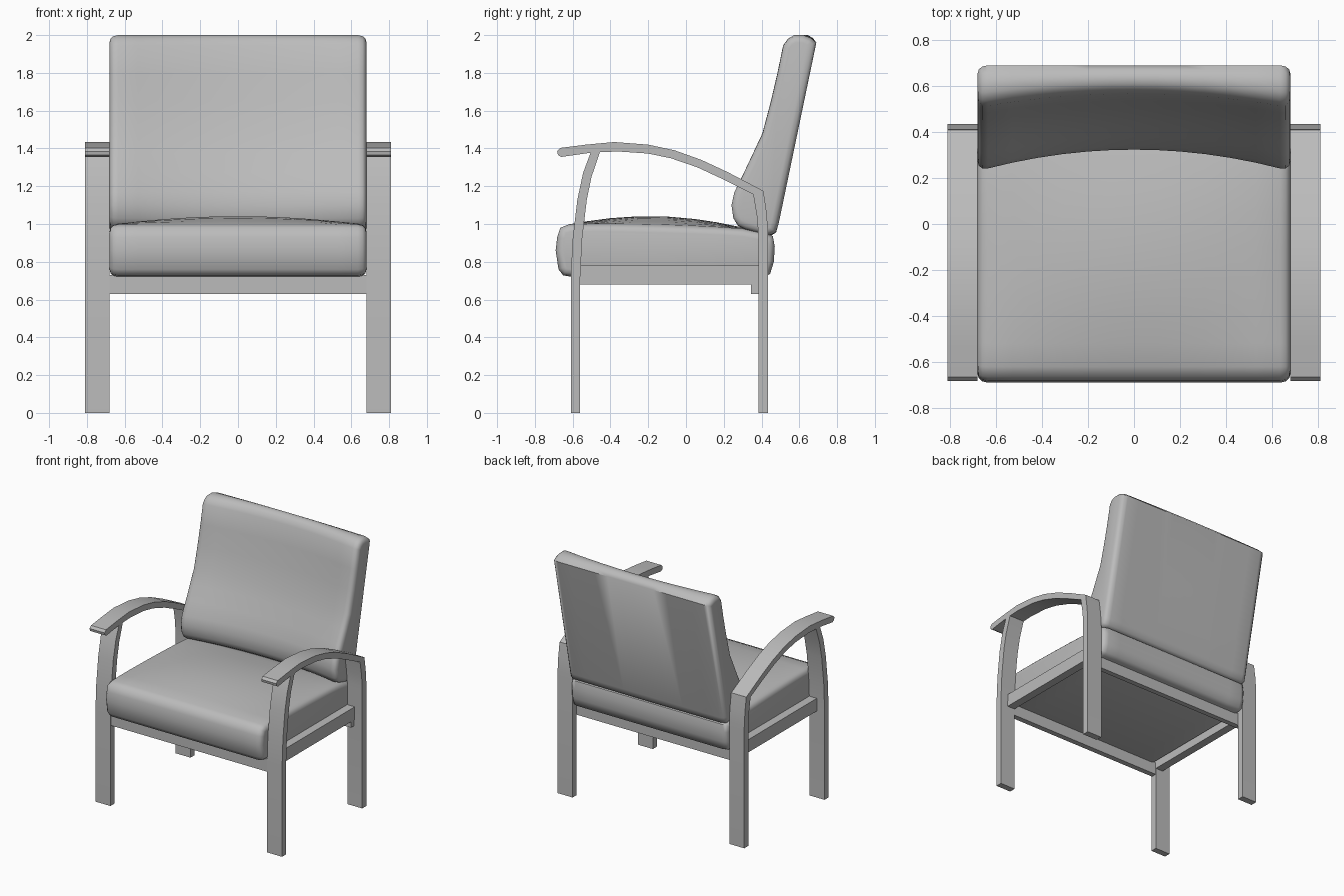
import bpy, bmesh, math
from mathutils import Vector

cube = bpy.data.objects.get("Cube")
if cube:
    bpy.data.objects.remove(cube, do_unlink=True)

grey = bpy.data.materials.new("plain grey")
grey.use_nodes = True
colour = (0.5, 0.5, 0.5, 1)
grey.diffuse_color = colour
grey.node_tree.nodes["Principled BSDF"].inputs["Base Color"].default_value = colour


def inset(profile, amount):
    """Move every point of a counter-clockwise y-z profile inwards."""
    points = [Vector(p) for p in profile]
    result = []
    for i, p in enumerate(points):
        before = (p - points[i - 1]).normalized()
        after = (points[(i + 1) % len(points)] - p).normalized()
        along = (before + after).normalized()
        result.append(p + Vector((-along.y, along.x)) * amount)
    return result


def loft(name, profile, sections, shape=None, angle=30):
    """Sweep a y-z profile along x; each section is (x, inset)."""
    bm = bmesh.new()
    rings = []
    for x, amount in sections:
        ring = []
        for y, z in inset(profile, amount):
            if shape:
                y, z = shape(x, y, z)
            ring.append(bm.verts.new((x, y, z)))
        rings.append(ring)
    n = len(profile)
    for a, b in zip(rings, rings[1:]):
        for i in range(n):
            j = (i + 1) % n
            bm.faces.new((a[i], a[j], b[j], b[i]))
    bm.faces.new(rings[0])
    bm.faces.new(rings[-1])
    bmesh.ops.recalc_face_normals(bm, faces=bm.faces)
    mesh = bpy.data.meshes.new(name)
    bm.to_mesh(mesh)
    bm.free()
    mesh.materials.append(grey)
    mesh.shade_smooth()
    mesh.set_sharp_from_angle(angle=math.radians(angle))
    obj = bpy.data.objects.new(name, mesh)
    bpy.context.collection.objects.link(obj)
    return obj


# Cushions: rounded ends, with a gentle curve across the width
half = [(0.68, 0.04), (0.675, 0.02), (0.66, 0.006), (0.635, 0), (0.53, 0),
        (0.42, 0), (0.31, 0), (0.2, 0), (0.1, 0)]
cushion_sections = [(-x, a) for x, a in half] + [(0, 0)] + half[::-1]


def bow(x):
    return max(0, 1 - (x / 0.66) ** 2)


def crown(x, y, z):
    if z > 0.93 and -0.62 < y < 0.34:
        z += 0.047 * bow(x) * math.sin(math.pi * (y + 0.62) / 0.96)
    return y, z


def scoop(x, y, z):
    depth = max(0, 0.49 + (z - 1) * 0.208 - y)
    return y + 0.32 * depth * bow(x), z


seat = [(-0.6, 0.72), (0.41, 0.72), (0.445, 0.735), (0.465, 0.8), (0.47, 0.88),
        (0.46, 0.935), (0.42, 0.955), (0.3, 0.975), (0.17, 0.983), (0.05, 0.988),
        (-0.1, 0.993), (-0.25, 0.997), (-0.4, 1.0), (-0.52, 1.0), (-0.62, 0.998),
        (-0.665, 0.98), (-0.682, 0.93), (-0.69, 0.86), (-0.675, 0.76), (-0.65, 0.728)]
loft("seat_cushion", seat, cushion_sections, crown, 50)

back = [(0.31, 0.97), (0.38, 0.95), (0.44, 0.94), (0.475, 0.955), (0.49, 1.0),
        (0.69, 1.96), (0.66, 1.985), (0.62, 2.0), (0.57, 2.0), (0.535, 1.98),
        (0.51, 1.945), (0.48, 1.8), (0.445, 1.65), (0.4, 1.48), (0.35, 1.375),
        (0.3, 1.27), (0.25, 1.17), (0.235, 1.1), (0.245, 1.03), (0.27, 0.99)]
loft("back_cushion", back, cushion_sections, scoop, 50)

# Side frames: flat curved profiles extruded sideways
arm = [(-0.66, 1.355), (-0.5, 1.378), (-0.36, 1.384), (-0.2, 1.373), (-0.08, 1.348),
       (0.06, 1.3), (0.2, 1.235), (0.36, 1.155), (0.41, 1.175), (0.22, 1.275),
       (0.08, 1.34), (-0.06, 1.39), (-0.2, 1.42), (-0.38, 1.434), (-0.53, 1.42),
       (-0.665, 1.403), (-0.682, 1.385), (-0.678, 1.365)]
front_leg = [(-0.61, 0), (-0.56, 0), (-0.56, 0.72), (-0.55, 0.92), (-0.525, 1.13),
             (-0.5, 1.25), (-0.455, 1.383), (-0.505, 1.378), (-0.545, 1.27),
             (-0.575, 1.13), (-0.6, 0.92), (-0.61, 0.72)]
back_leg = [(0.383, 0), (0.435, 0), (0.435, 0.95), (0.427, 1.06), (0.41, 1.176),
            (0.356, 1.156), (0.374, 1.05), (0.383, 0.95)]


def box_profile(y0, y1, z0, z1):
    return [(y0, z0), (y1, z0), (y1, z1), (y0, z1)]


side_rail = box_profile(-0.565, 0.385, 0.68, 0.78)
for side, sign in (("left", 1), ("right", -1)):
    for part, profile, outer in (("armrest", arm, 0.81), ("front_leg", front_leg, 0.81),
                                 ("back_leg", back_leg, 0.81), ("side_rail", side_rail, 0.745)):
        loft(f"{side}_{part}", profile, [(sign * 0.68, 0), (sign * outer, 0)])

# Cross rails under the seat
loft("front_rail", box_profile(-0.605, -0.562, 0.63, 0.73), [(-0.69, 0), (0.69, 0)])
loft("back_rail", box_profile(0.343, 0.384, 0.63, 0.73), [(-0.74, 0), (0.74, 0)])
